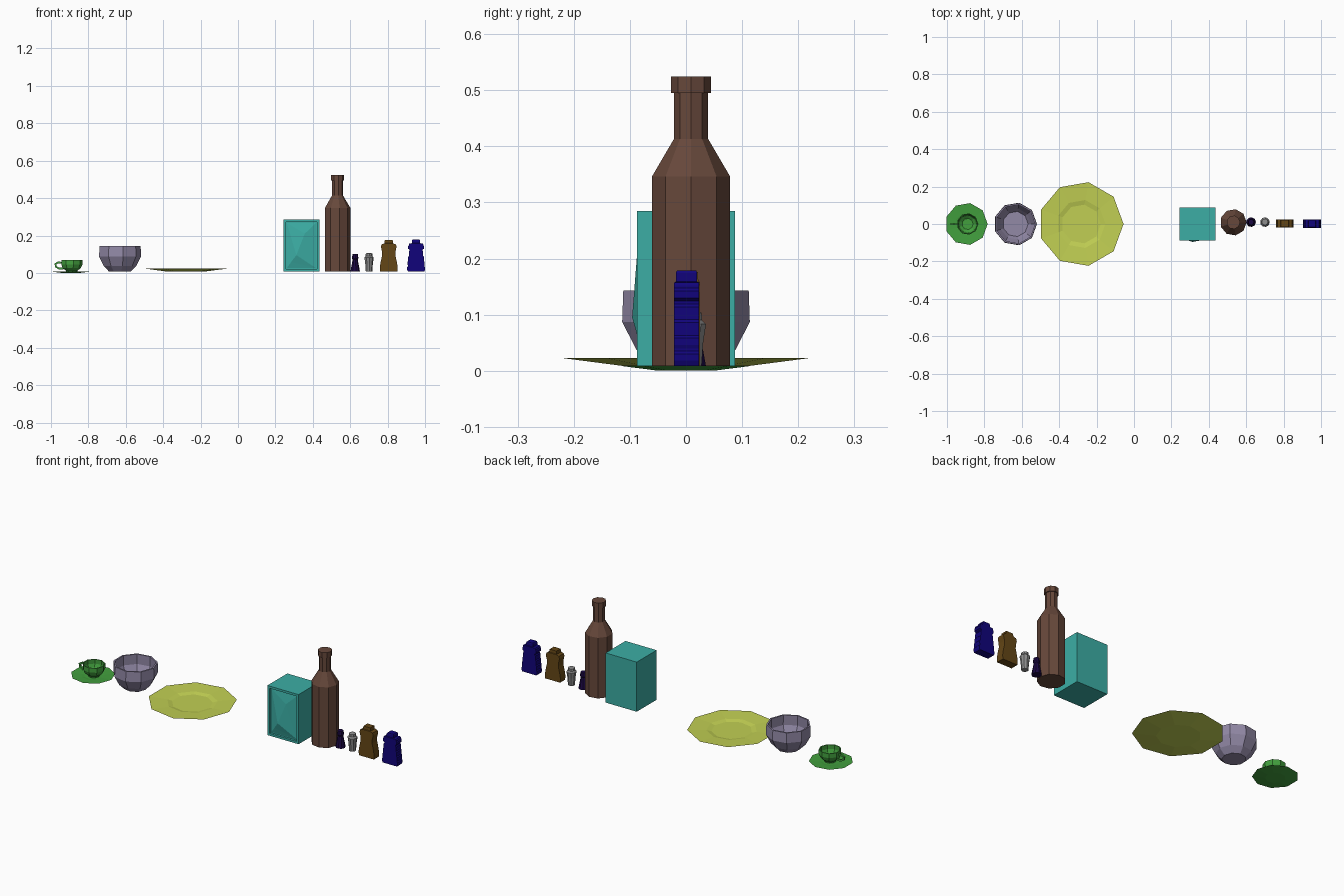
import bpy, bmesh
from math import cos, sin, pi

if "Cube" in bpy.data.objects:
    bpy.data.objects.remove(bpy.data.objects["Cube"])


def material(name, rgb):
    m = bpy.data.materials.new(name)
    m.diffuse_color = tuple((c / 255) ** 2.2 for c in rgb) + (1,)
    m.use_nodes = True
    m.node_tree.nodes["Principled BSDF"].inputs["Base Color"].default_value = m.diffuse_color
    return m


GREEN = material("green", (68, 158, 64))
LIME = material("lime", (192, 206, 84))
LILAC = material("lilac", (145, 136, 165))
TEAL = material("teal", (62, 172, 163))
BROWN = material("brown", (102, 73, 61))
PLUM = material("plum", (32, 16, 68))
GREY = material("grey", (140, 140, 140))
OCHRE = material("ochre", (100, 72, 28))
NAVY = material("navy", (24, 12, 122))


def finish(bm, name, mat):
    bmesh.ops.recalc_face_normals(bm, faces=bm.faces)
    me = bpy.data.meshes.new(name)
    bm.to_mesh(me)
    bm.free()
    me.materials.append(mat)
    ob = bpy.data.objects.new(name, me)
    bpy.context.collection.objects.link(ob)
    return ob


def loft(name, rings, mat):
    """Skin a stack of point rings and cap both ends."""
    bm = bmesh.new()
    vs = [[bm.verts.new(p) for p in r] for r in rings]
    n = len(vs[0])
    for a, b in zip(vs, vs[1:]):
        for i in range(n):
            j = (i + 1) % n
            bm.faces.new((a[i], a[j], b[j], b[i]))
    bm.faces.new(vs[0])
    bm.faces.new(vs[-1])
    return finish(bm, name, mat)


def lathe(name, x, y, profile, mat, sides=9):
    """Turn (radius, z) points about a vertical axis, first vertex on +x."""
    angles = [2 * pi * i / sides for i in range(sides)]
    return loft(name, [[(x + r * cos(a), y + r * sin(a), z) for a in angles]
                       for r, z in profile], mat)


def squeeze_bottle(name, x, y, sections, mat):
    """Rectangular sections (half width, half depth, z)."""
    return loft(name, [[(x - w, y - d, z), (x + w, y - d, z),
                        (x + w, y + d, z), (x - w, y + d, z)]
                       for w, d, z in sections], mat)


# Saucer, cup and cup handle
lathe("saucer", -0.896, 0, [(0.05, 0.0), (0.1134, 0.008), (0.06, 0.005), (0.045, 0.003)], GREEN)
lathe("cup", -0.89, 0, [(0.03, 0.004), (0.032, 0.012), (0.05, 0.026), (0.058, 0.045),
                        (0.058, 0.07), (0.053, 0.07), (0.053, 0.046), (0.045, 0.029),
                        (0.03, 0.018)], GREEN)
path = [(-0.94, 0.054), (-0.962, 0.056), (-0.976, 0.048), (-0.975, 0.034),
        (-0.958, 0.024), (-0.932, 0.024)]
rings = []
for i, (px, pz) in enumerate(path):
    a, b = path[max(i - 1, 0)], path[min(i + 1, len(path) - 1)]
    tx, tz = b[0] - a[0], b[1] - a[1]
    k = 0.005 / (tx * tx + tz * tz) ** 0.5
    nx, nz = -tz * k, tx * k
    rings.append([(px + nx * s, t * 0.005, pz + nz * s)
                  for s, t in ((-1, -1), (1, -1), (1, 1), (-1, 1))])
loft("cup_handle", rings, GREEN)

# Bowl and plate
lathe("bowl", -0.634, 0, [(0.06, 0.008), (0.09, 0.038), (0.1155, 0.087), (0.1135, 0.143),
                          (0.105, 0.143), (0.106, 0.088), (0.084, 0.046), (0.068, 0.022)], LILAC)
lathe("plate", -0.283, 0, [(0.11, 0.008), (0.227, 0.023), (0.13, 0.018), (0.105, 0.012)], LIME)

# Napkin dispenser: box with a recessed front
X0, X1, D, Z0, Z1, IN = 0.243, 0.435, 0.0875, 0.008, 0.285, 0.018
bm = bmesh.new()
bmesh.ops.create_cube(bm, size=1)
for v in bm.verts:
    v.co = ((X0 + X1) / 2 + v.co.x * (X1 - X0), v.co.y * 2 * D,
            (Z0 + Z1) / 2 + v.co.z * (Z1 - Z0))
front = min(bm.faces, key=lambda f: f.calc_center_median().y)
bmesh.ops.inset_region(bm, faces=[front], thickness=IN)
push = bmesh.ops.extrude_discrete_faces(bm, faces=[front])["faces"]
bmesh.ops.translate(bm, verts=push[0].verts, vec=(0, 0.012, 0))
finish(bm, "dispenser_box", TEAL)

# Creased napkin bulging out of the recess
bm = bmesh.new()
yb = -D + 0.011
TL, TR, BR, BL, A, B, C = [bm.verts.new(p) for p in (
    (X0 + IN, yb, Z1 - IN), (X1 - IN, yb, Z1 - IN), (X1 - IN, yb, Z0 + IN),
    (X0 + IN, yb, Z0 + IN), (0.357, -0.087, 0.21), (0.312, -0.096, 0.095),
    (0.284, -0.085, 0.058))]
for f in ((TL, TR, A), (TL, A, B), (TL, B, C), (TL, C, BL), (BL, C, BR),
          (C, B, BR), (B, A, BR), (A, TR, BR), (TL, TR, BR, BL)):
    bm.faces.new(f)
finish(bm, "napkin", TEAL)

# Tall bottle
lathe("tall_bottle", 0.531, 0.009, [(0.0708, 0.008), (0.0708, 0.346), (0.031, 0.413),
                                    (0.031, 0.495), (0.0365, 0.495), (0.0365, 0.524)], BROWN)

# Pepper and salt shakers
lathe("pepper_shaker", 0.626, 0.01, [(0.026, 0.008), (0.022, 0.03), (0.014, 0.072),
                                     (0.018, 0.078), (0.015, 0.1)], PLUM)
lathe("salt_shaker", 0.70, 0.01, [(0.018, 0.008), (0.021, 0.05), (0.026, 0.083),
                                  (0.019, 0.09), (0.018, 0.103), (0.013, 0.106)], GREY)

# Squeeze bottles: smooth ochre, ribbed navy
squeeze_bottle("ochre_bottle", 0.806, 0.003, [
    (0.046, 0.022, 0.008), (0.048, 0.022, 0.03), (0.043, 0.022, 0.06), (0.035, 0.022, 0.095),
    (0.036, 0.022, 0.115), (0.042, 0.022, 0.14), (0.038, 0.022, 0.153), (0.023, 0.022, 0.158),
    (0.023, 0.019, 0.16), (0.021, 0.018, 0.176)], OCHRE)
ribs = [(0.044, 0.008)]
for z, w in ((0.012, 0.048), (0.04, 0.046), (0.068, 0.042), (0.096, 0.038), (0.124, 0.043)):
    ribs += [(w, z + 0.006), (w, z + 0.018), (w - 0.004, z + 0.023), (w - 0.004, z + 0.028)]
squeeze_bottle("navy_bottle", 0.952, 0.001,
               [(w, 0.022, z) for w, z in ribs] +
               [(0.036, 0.022, 0.157), (0.021, 0.019, 0.159), (0.021, 0.019, 0.174),
                (0.018, 0.017, 0.179)], NAVY)
